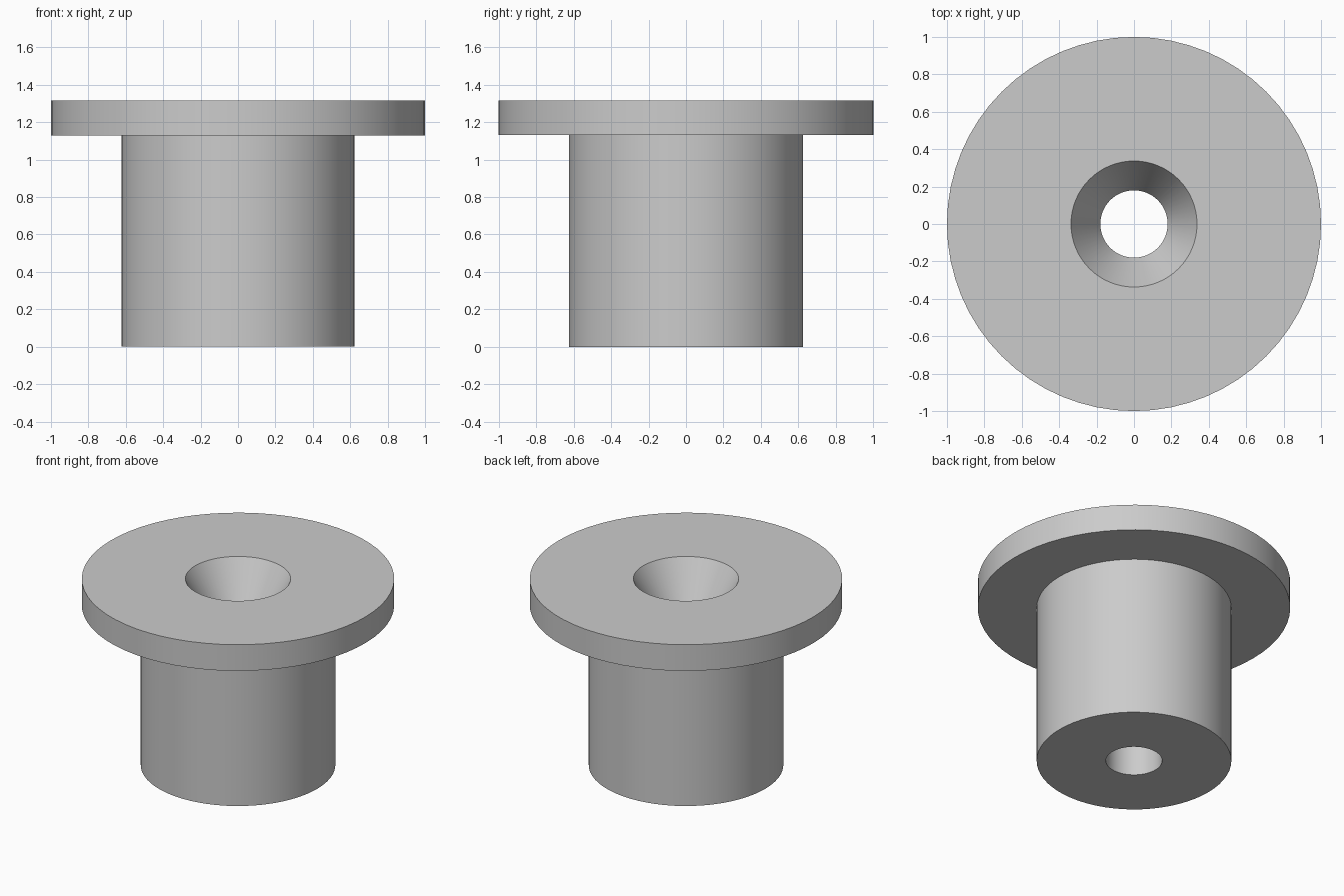
import bpy, bmesh, math
from mathutils import Matrix

cube = bpy.data.objects.get("Cube")
if cube:
    bpy.data.objects.remove(cube, do_unlink=True)

SEGMENTS = 64
FLANGE_R, BODY_R, BORE_R, SINK_R = 1.0, 0.623, 0.18, 0.337
HEIGHT, FLANGE_Z, SINK_DEPTH = 1.315, 1.13, 0.27

# Plain grey material
grey = bpy.data.materials.new("plain_grey")
grey.use_nodes = True
colour = (0.6, 0.6, 0.6, 1)
grey.diffuse_color = colour
grey.node_tree.nodes["Principled BSDF"].inputs["Base Color"].default_value = colour


def lathe(name, profile):
    """Revolve a closed (radius, height) profile around z."""
    bm = bmesh.new()
    rings = []
    for i in range(SEGMENTS):
        turn = Matrix.Rotation(math.tau * i / SEGMENTS, 3, "Z")
        rings.append([bm.verts.new(turn @ bm_point) for bm_point in
                      (Matrix.Translation((r, 0, z)).to_translation() for r, z in profile)])
    n = len(profile)
    for i, ring in enumerate(rings):
        after = rings[(i + 1) % SEGMENTS]
        for j in range(n):
            k = (j + 1) % n
            bm.faces.new((ring[j], after[j], after[k], ring[k]))
    bmesh.ops.recalc_face_normals(bm, faces=bm.faces)
    mesh = bpy.data.meshes.new(name)
    bm.to_mesh(mesh)
    bm.free()
    obj = bpy.data.objects.new(name, mesh)
    bpy.context.collection.objects.link(obj)
    mesh.materials.append(grey)
    return obj


# Flanged bushing with a countersunk through hole
bushing = lathe("flanged_bushing", [
    (BORE_R, 0), (BODY_R, 0), (BODY_R, FLANGE_Z),
    (FLANGE_R, FLANGE_Z), (FLANGE_R, HEIGHT),
    (SINK_R, HEIGHT), (BORE_R, HEIGHT - SINK_DEPTH),
])

# Smooth walls with crisp rims
bpy.ops.object.select_all(action="DESELECT")
bushing.select_set(True)
bpy.context.view_layer.objects.active = bushing
bpy.ops.object.shade_smooth_by_angle(angle=math.radians(25))
